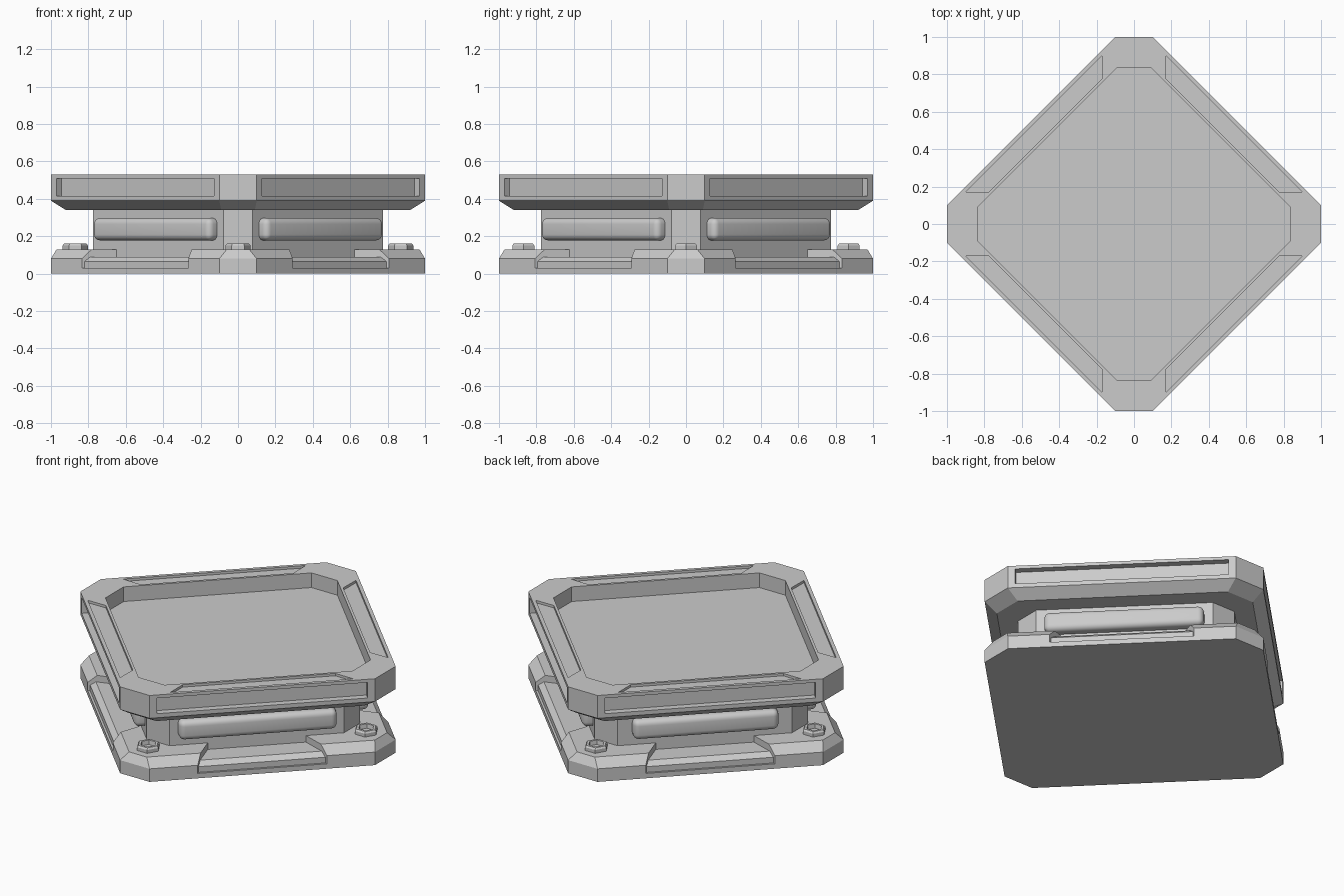
import bpy, bmesh
from math import radians, cos, sin, pi
from mathutils import Matrix

if "Cube" in bpy.data.objects:
    bpy.data.objects.remove(bpy.data.objects["Cube"])

FACES = (-135, -45, 45, 135)   # outward direction of the four long sides


def loft(name, rings, bevel=0.0, turn=0.0):
    """Skin a list of equal-length point rings and cap both ends."""
    bm = bmesh.new()
    vs = [[bm.verts.new(p) for p in r] for r in rings]
    n = len(rings[0])
    for a, b in zip(vs, vs[1:]):
        for i in range(n):
            j = (i + 1) % n
            bm.faces.new((a[i], a[j], b[j], b[i]))
    bm.faces.new(vs[0][::-1])
    bm.faces.new(vs[-1])
    bmesh.ops.recalc_face_normals(bm, faces=bm.faces[:])
    if bevel:
        bmesh.ops.bevel(bm, geom=bm.edges[:], offset=bevel, segments=5,
                        profile=0.5, affect='EDGES')
    bm.transform(Matrix.Rotation(radians(turn), 4, 'Z'))
    me = bpy.data.meshes.new(name)
    bm.to_mesh(me)
    bm.free()
    ob = bpy.data.objects.new(name, me)
    bpy.context.collection.objects.link(ob)
    return ob


def octagon(a, b, z):
    return [(a, -b, z), (a, b, z), (b, a, z), (-b, a, z),
            (-a, b, z), (-a, -b, z), (-b, -a, z), (b, -a, z)]


def hexagon(cx, cy, r, z):
    return [(cx + r * cos(i * pi / 3), cy + r * sin(i * pi / 3), z) for i in range(6)]


def side_block(name, profile, half, taper, turn, bevel=0.0):
    """Extrude a (distance, z) profile along one long side."""
    def w(d):
        return half - taper * (0.765 - d)
    return loft(name, [[(d, s * w(d), z) for d, z in profile] for s in (-1, 1)],
                bevel, turn)


def rect(d0, d1, z0, z1):
    return [(d0, z0), (d1, z0), (d1, z1), (d0, z1)]


def cut(ob, cutter):
    cutter.hide_render = True
    m = ob.modifiers.new("cut", 'BOOLEAN')
    m.operation, m.solver, m.object = 'DIFFERENCE', 'EXACT', cutter
    bpy.context.view_layer.objects.active = ob
    bpy.ops.object.modifier_apply(modifier=m.name)
    bpy.data.objects.remove(cutter)


# Base plate, with a stepped notch in each side
base = loft("base_plate", [octagon(1, .1, 0), octagon(1, .1, .08), octagon(.97, .06, .13)])
notch = [(.765, .03), (.9, .03), (.9, .2), (.58, .2), (.58, .09), (.735, .09), (.765, .065)]
for turn, half in zip(FACES, (.396, .358, .396, .358)):
    cut(base, side_block("notch_cutter", notch, half, 0.5, turn))

# Column
loft("column", [octagon(.775, .078, .05), octagon(.775, .078, .36)])

# Top tray with sunken floor
tray = loft("top_tray", [octagon(.92, .09, .34), octagon(1, .1, .39), octagon(1, .1, .53),
                         octagon(.838, .088, .53), octagon(.838, .088, .44)])
for turn in FACES:
    # side panel recess and shallow groove on the rim
    cut(tray, side_block("panel_cutter", rect(.738, .9, .415, .51), .595, 0, turn))
    groove = [(.757, -.516), (.757, .516), (.67, .431), (.67, -.431)]
    cut(tray, loft("groove_cutter", [[(x, y, z) for x, y in groove] for z in (.515, .6)],
                   turn=turn))

# Rounded cushions on the column sides
for turn, half in zip(FACES, (.445, .445, .445, .41)):
    pad = side_block("side_cushion", rect(.56, .662, .178, .297), half, 0, turn, 0.032)
    bpy.ops.object.select_all(action='DESELECT')
    pad.select_set(True)
    bpy.context.view_layer.objects.active = pad
    bpy.ops.object.shade_smooth_by_angle(angle=radians(35))

# Hollow hex bolts on the base corners
for x, y in ((.87, 0), (-.87, 0), (0, .87), (0, -.87)):
    loft("corner_bolt", [hexagon(x, y, .068, .11), hexagon(x, y, .068, .15),
                         hexagon(x, y, .06, .16), hexagon(x, y, .045, .16),
                         hexagon(x, y, .04, .135)])
